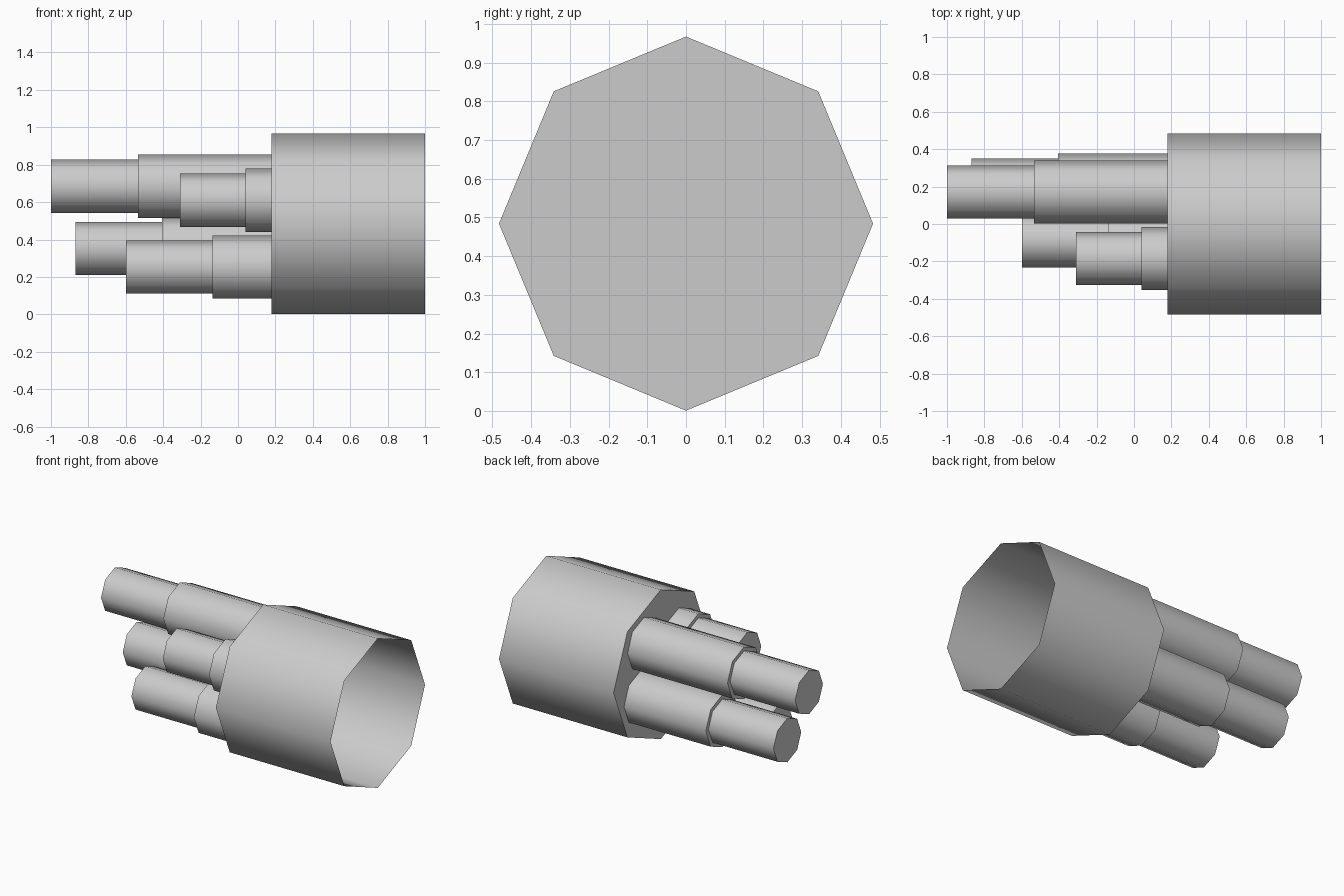
import bpy, bmesh, math

if "Cube" in bpy.data.objects:
    bpy.data.objects.remove(bpy.data.objects["Cube"])

SIDES = 8
CZ = 0.484        # axis height of the housing
BACK = 0.18       # closed rear face of the housing


def stepped_tube(name, y, z, profile):
    """Octagonal tube along x: capped at the first (x, radius), open at the last."""
    bm = bmesh.new()
    rings = []
    for x, r in profile:
        angles = [math.tau * i / SIDES for i in range(SIDES)]
        rings.append([bm.verts.new((x, y + r * math.cos(a), z + r * math.sin(a)))
                      for a in angles])
    for a, b in zip(rings, rings[1:]):
        for i in range(SIDES):
            j = (i + 1) % SIDES
            bm.faces.new((a[i], a[j], b[j], b[i]))
    bm.faces.new(rings[0][::-1])
    bm.normal_update()
    # outward normals: the cap must face -x
    if bm.faces[:][-1].normal.x > 0:
        bmesh.ops.reverse_faces(bm, faces=bm.faces[:])
    mesh = bpy.data.meshes.new(name)
    bm.to_mesh(mesh)
    bm.free()
    obj = bpy.data.objects.new(name, mesh)
    bpy.context.collection.objects.link(obj)
    bpy.context.view_layer.objects.active = obj
    bpy.ops.object.select_all(action='DESELECT')
    obj.select_set(True)
    bpy.ops.object.shade_smooth_by_angle(angle=math.radians(60))
    return obj


# Large open housing
stepped_tube("housing", 0, CZ, [(BACK, 0.483), (1.0, 0.483)])

# Four stepped tubes: name, y, z, tip x, step x
for name, y, z, tip, step in [
    ("upper_back_tube", 0.171, 0.685, -1.0, -0.535),
    ("lower_back_tube", 0.207, 0.353, -0.87, -0.405),
    ("lower_front_tube", -0.09, 0.253, -0.60, -0.135),
    ("upper_front_tube", -0.184, 0.61, -0.31, 0.04),
]:
    stepped_tube(name, y, z, [(tip, 0.142), (step, 0.142), (step, 0.169), (BACK, 0.169)])
